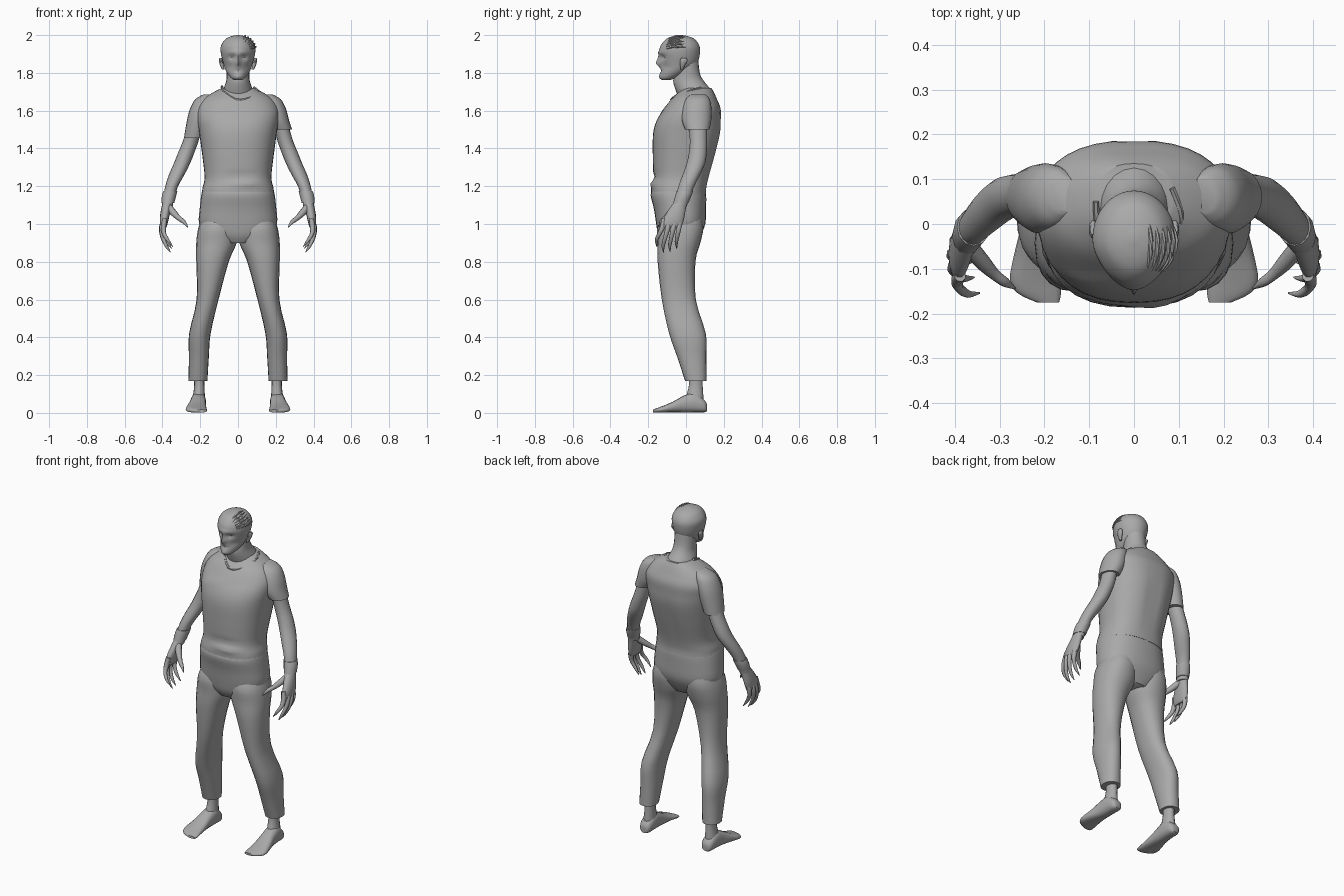
import bpy, bmesh, math
from mathutils import Vector

grey = bpy.data.materials.new("plain_grey")
grey.diffuse_color = (0.4, 0.4, 0.4, 1)


def finish(name, bm, side=1, angle=50):
    """Turn a bmesh into a smooth grey object, mirrored in x for side -1."""
    for v in bm.verts:
        v.co.x *= side
    bmesh.ops.recalc_face_normals(bm, faces=bm.faces)
    me = bpy.data.meshes.new(name)
    bm.to_mesh(me)
    bm.free()
    me.materials.append(grey)
    ob = bpy.data.objects.new(name, me)
    bpy.context.collection.objects.link(ob)
    bpy.ops.object.select_all(action='DESELECT')
    ob.select_set(True)
    bpy.context.view_layer.objects.active = ob
    bpy.ops.object.shade_smooth_by_angle(angle=math.radians(angle))


def spline(keys, steps):
    """Catmull-Rom resampling of a list of tuples."""
    k = [Vector(p) for p in keys]
    out = []
    for i in range(len(k) - 1):
        a, b, c, d = k[max(i - 1, 0)], k[i], k[i + 1], k[min(i + 2, len(k) - 1)]
        for s in range(steps):
            t = s / steps
            out.append(b + (c - a) * (t / 2) + (a * 2 - b * 5 + c * 4 - d) * (t * t / 2)
                       + (b * 3 - a - c * 3 + d) * (t ** 3 / 2))
    return out + [k[-1]]


def loft(name, keys, n=16, steps=3, power=1.0, along='z', side=1, shape=None):
    """Skin over rings (level, cx, c2, rx, r2), stacked along z or y."""
    bm = bmesh.new()
    rings = []
    for lv, cx, c2, rx, r2 in spline(keys, steps):
        ring = []
        for j in range(n):
            a = 2 * math.pi * j / n
            c, s = math.cos(a), math.sin(a)
            x = cx + rx * math.copysign(abs(c) ** power, c)
            w = c2 + r2 * math.copysign(abs(s) ** power, s)
            p = Vector((x, w, lv)) if along == 'z' else Vector((x, lv, w))
            if shape:
                shape(p)
            ring.append(bm.verts.new(p))
        rings.append(ring)
    for r, q in zip(rings, rings[1:]):
        for j in range(n):
            bm.faces.new((r[j], r[(j + 1) % n], q[(j + 1) % n], q[j]))
    bm.faces.new(rings[0])
    bm.faces.new(rings[-1])
    finish(name, bm, side)


def tube(name, keys, n=8, steps=3, side=1):
    """Tapered tube through points (x, y, z, radius)."""
    pts = spline(keys, steps)
    bm = bmesh.new()
    rings = []
    for i, p in enumerate(pts):
        t = (pts[min(i + 1, len(pts) - 1)] - pts[max(i - 1, 0)]).to_3d().normalized()
        u = t.cross(Vector((0.3, 0.9, 0.1))).normalized()
        v = t.cross(u)
        rings.append([bm.verts.new(p.to_3d() + (u * math.cos(2 * math.pi * j / n)
                      + v * math.sin(2 * math.pi * j / n)) * p[3]) for j in range(n)])
    for r, q in zip(rings, rings[1:]):
        for j in range(n):
            bm.faces.new((r[j], r[(j + 1) % n], q[(j + 1) % n], q[j]))
    bm.faces.new(rings[0])
    bm.faces.new(rings[-1])
    finish(name, bm, side)


def bump(x, z, cx, cz, sx, sz):
    return math.exp(-((x - cx) / sx) ** 2 - ((z - cz) / sz) ** 2)


# Head: narrow the face, then form eyes, brow, nose, mouth and chin
def face(p):
    if p.y < -0.05:
        x, z = p.x, p.z
        p.x *= 1 - 1.6 * (-0.05 - p.y)
        p.y += 0.016 * bump(abs(x), z, 0.036, 1.882, 0.018, 0.013)
        p.y -= 0.006 * bump(x, z, 0, 1.908, 0.07, 0.012)
        p.y -= 0.022 * bump(x, z, 0, 1.85, 0.012, 0.017)
        p.y -= 0.010 * bump(x, z, 0, 1.875, 0.010, 0.02)
        p.y += 0.006 * bump(x, z, 0, 1.812, 0.03, 0.006)
        p.y -= 0.006 * bump(x, z, 0, 1.78, 0.025, 0.012)
        p.y += 0.008 * bump(abs(x), z, 0.05, 1.83, 0.02, 0.02)


loft("head", [(1.762, 0, -0.105, 0.022, 0.022), (1.775, 0, -0.092, 0.042, 0.045),
              (1.81, 0, -0.06, 0.064, 0.076), (1.85, 0, -0.038, 0.077, 0.097),
              (1.90, 0, -0.034, 0.090, 0.107), (1.94, 0, -0.032, 0.091, 0.104),
              (1.975, 0, -0.030, 0.070, 0.080), (1.992, 0, -0.03, 0.042, 0.048),
              (2.0, 0, -0.03, 0.008, 0.01)], n=40, steps=5, shape=face)
loft("neck", [(1.67, 0, 0.06, 0.09, 0.10), (1.72, 0, 0.033, 0.075, 0.092),
              (1.76, 0, 0.012, 0.062, 0.08), (1.80, 0, 0.007, 0.060, 0.066),
              (1.87, 0, 0.0, 0.06, 0.065)], n=20)

# Ears
for s, label in ((1, "left"), (-1, "right")):
    loft(label + "_ear", [(1.818, 0.078, -0.022, 0.006, 0.006), (1.84, 0.085, -0.018, 0.010, 0.014),
                          (1.865, 0.091, -0.012, 0.010, 0.021), (1.88, 0.092, -0.012, 0.006, 0.012)],
         n=10, side=s)

# Hair strands combed over one side of the crown
for i in range(6):
    a = math.radians(18 + 10 * i)
    keys = []
    for y, lift, r in ((-0.105, 0.0, 0.002), (-0.075, 0.006, 0.005),
                       (-0.035, 0.009, 0.005), (0.008, 0.003, 0.002)):
        k = math.sqrt(1 - ((y + 0.032) / 0.112) ** 2)
        d = 0.3 * y
        keys.append(((0.09 * k + lift) * math.cos(a + d),
                     y, 1.91 + (0.085 * k + lift) * math.sin(a + d), r))
    tube("hair_strand_%d" % (i + 1), keys, n=6)


# Shirt body with a belly fold and a diagonal chest fold
def cloth(p):
    if p.y < 0:
        p.y -= 0.012 * bump(p.x, p.z, 0.05, 1.215, 0.07, 0.02)
        p.y += 0.010 * bump(p.x, p.z, 0.02, 1.245, 0.09, 0.016)
        line = 1.585 + 0.38 * (p.x + 0.07)
        p.y -= 0.006 * bump(p.x, p.z, -0.07, line, 0.11, 0.018)
    else:
        p.y -= 0.010 * bump(p.x, p.z, 0, 1.40, 0.025, 0.16)


loft("shirt", [(1.155, 0, -0.038, 0.192, 0.146), (1.19, 0, -0.037, 0.188, 0.146),
               (1.25, 0, -0.026, 0.177, 0.148), (1.37, 0, -0.010, 0.190, 0.166),
               (1.48, 0, 0.004, 0.205, 0.178), (1.55, 0, 0.016, 0.215, 0.170),
               (1.61, 0, 0.035, 0.215, 0.150), (1.66, 0, 0.043, 0.185, 0.122),
               (1.695, 0, 0.053, 0.135, 0.096), (1.72, 0, 0.06, 0.085, 0.075)],
     n=36, steps=4, power=0.85, shape=cloth)

# Slanted collar edge
tube("collar", [(-0.085, 0.05, 1.728, 0.007), (-0.075, -0.015, 1.705, 0.007),
                (-0.01, -0.075, 1.662, 0.007), (0.06, -0.06, 1.668, 0.007),
                (0.105, 0.01, 1.70, 0.007), (0.085, 0.08, 1.722, 0.007)], n=6)

# Trouser seat
loft("trouser_seat", [(0.90, 0, -0.036, 0.09, 0.09), (0.94, 0, -0.035, 0.165, 0.112),
                      (1.0, 0, -0.028, 0.206, 0.130), (1.08, 0, -0.032, 0.203, 0.138),
                      (1.15, 0, -0.040, 0.195, 0.147), (1.18, 0, -0.040, 0.188, 0.140)],
     n=28, power=0.85)

for s, label in ((1, "left"), (-1, "right")):
    # Trouser leg and bare ankle
    loft(label + "_trouser_leg", [
        (1.05, 0.10, -0.02, 0.085, 0.10), (0.98, 0.108, -0.03, 0.102, 0.122),
        (0.90, 0.114, -0.037, 0.107, 0.113), (0.80, 0.135, -0.050, 0.086, 0.100),
        (0.60, 0.161, -0.038, 0.058, 0.090), (0.42, 0.202, 0.008, 0.057, 0.097),
        (0.30, 0.207, 0.030, 0.053, 0.078), (0.17, 0.212, 0.052, 0.050, 0.057)],
        n=20, power=0.9, side=s)
    loft(label + "_ankle", [(0.24, 0.207, 0.052, 0.030, 0.036), (0.15, 0.205, 0.052, 0.027, 0.037),
                            (0.09, 0.207, 0.047, 0.032, 0.046), (0.04, 0.209, 0.045, 0.038, 0.05)],
         n=14, side=s)
    # Foot, from heel to toes
    loft(label + "_foot", [
        (0.110, 0.208, 0.028, 0.020, 0.020), (0.095, 0.208, 0.037, 0.034, 0.034),
        (0.045, 0.209, 0.054, 0.040, 0.052), (-0.01, 0.212, 0.047, 0.042, 0.045),
        (-0.07, 0.218, 0.031, 0.050, 0.028), (-0.125, 0.221, 0.019, 0.056, 0.017),
        (-0.155, 0.211, 0.013, 0.048, 0.012), (-0.175, 0.192, 0.010, 0.025, 0.007)],
        n=16, power=0.8, along='y', side=s)
    # Sleeve, longer on the right side
    end = 1.50 if s > 0 else 1.455
    loft(label + "_sleeve", [
        (1.685, 0.155, 0.065, 0.03, 0.04), (1.66, 0.175, 0.062, 0.052, 0.064),
        (1.61, 0.192, 0.058, 0.062, 0.077), (1.55, 0.208, 0.056, 0.062, 0.078),
        (end, 0.232, 0.060, 0.054, 0.064)], n=20, side=s)
    # Arm from shoulder to wrist
    loft(label + "_arm", [
        (1.56, 0.220, 0.060, 0.038, 0.05), (1.45, 0.247, 0.066, 0.041, 0.046),
        (1.38, 0.273, 0.063, 0.043, 0.047), (1.32, 0.297, 0.052, 0.043, 0.049),
        (1.26, 0.325, 0.028, 0.041, 0.046), (1.20, 0.351, 0.002, 0.034, 0.042),
        (1.13, 0.369, -0.020, 0.030, 0.036), (1.09, 0.375, -0.035, 0.029, 0.038)], n=16, side=s)
    # Wrapped wrist edge
    loft(label + "_wrist_band", [
        (1.175, 0.358, -0.006, 0.037, 0.043), (1.15, 0.365, -0.014, 0.038, 0.043),
        (1.11, 0.372, -0.028, 0.034, 0.040)], n=12, steps=2, side=s)
    # Palm, thumb and clawed fingers
    loft(label + "_palm", [
        (1.13, 0.370, -0.022, 0.026, 0.032), (1.08, 0.381, -0.045, 0.026, 0.045),
        (1.03, 0.390, -0.064, 0.024, 0.056), (0.99, 0.394, -0.074, 0.018, 0.054),
        (0.975, 0.394, -0.076, 0.010, 0.046)], n=14, side=s)
    tube(label + "_thumb", [
        (0.368, -0.05, 1.09, 0.020), (0.338, -0.085, 1.055, 0.018), (0.312, -0.112, 1.03, 0.013),
        (0.288, -0.13, 1.012, 0.011), (0.265, -0.144, 0.982, 0.002)], side=s)
    for i in range(4):
        y0, y1 = -0.116 + 0.029 * i, -0.156 + 0.035 * i
        out, low = (0.0, 0.008, 0.010, 0.004)[i], (0.03, 0.0, 0.004, 0.02)[i]
        tube("%s_finger_%d" % (label, i + 1), [
            (0.388, y0, 1.03, 0.013), (0.394 + out, y0 - 0.008, 0.985, 0.0145),
            (0.392 + out, (y0 + y1) / 2 - 0.004, 0.935 + low / 2, 0.0115),
            (0.372 + out, y1, 0.885 + low, 0.009), (0.345 + out * 1.5, y1 + 0.002, 0.85 + low, 0.002)],
            side=s)
